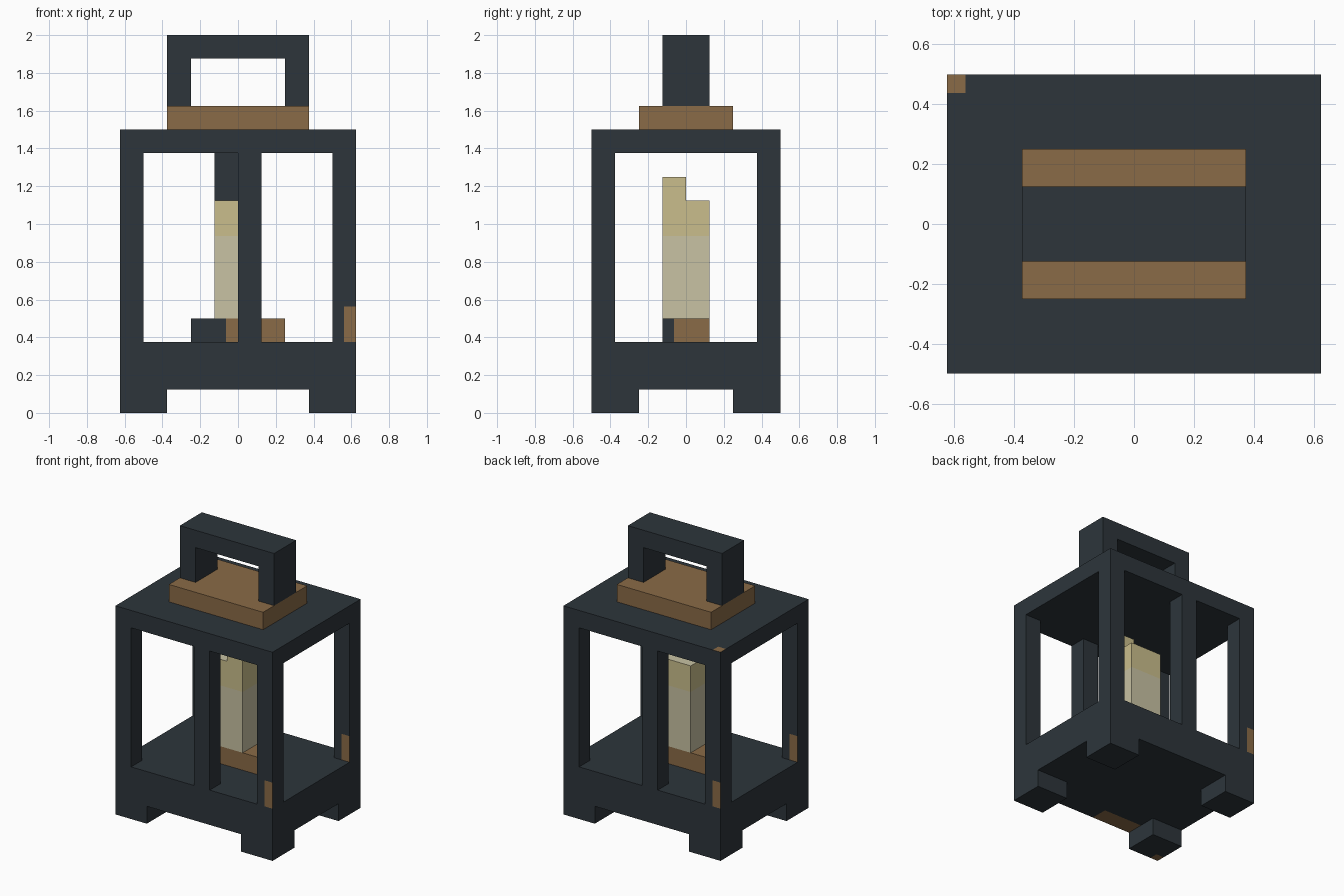
import bpy
import bmesh
from mathutils import Vector

old = bpy.data.objects.get("Cube")
if old:
    bpy.data.objects.remove(old, do_unlink=True)


def linear(c):
    c /= 255
    return c / 12.92 if c <= 0.04045 else ((c + 0.055) / 1.055) ** 2.4


def material(name, rgb):
    mat = bpy.data.materials.new(name)
    mat.use_nodes = True
    color = [linear(c) for c in rgb] + [1]
    mat.diffuse_color = color
    mat.node_tree.nodes["Principled BSDF"].inputs["Base Color"].default_value = color
    return mat


IRON = material("dark_iron", (45, 53, 59))
COPPER = material("brown_copper", (138, 107, 71))
WAX = material("pale_wax", (200, 194, 163))
GLOW = material("warm_wax", (202, 190, 140))


def box(name, lo, hi, main, accent=None, rule=None, cuts=()):
    """Box between two corners; cut faces that pass the rule take the accent."""
    bm = bmesh.new()
    bmesh.ops.create_cube(bm, size=1)
    lo, hi = Vector(lo), Vector(hi)
    for v in bm.verts:
        v.co = (lo + hi) / 2 + v.co * (hi - lo)
    for axis, place in cuts:
        normal = Vector((0, 0, 0))
        normal[axis] = 1
        bmesh.ops.bisect_plane(bm, geom=bm.verts[:] + bm.edges[:] + bm.faces[:],
                               plane_co=normal * place, plane_no=normal)
    bm.normal_update()
    if rule:
        for f in bm.faces:
            f.material_index = int(rule(f.calc_center_median(), f.normal))
    mesh = bpy.data.meshes.new(name)
    bm.to_mesh(mesh)
    bm.free()
    mesh.materials.append(main)
    if accent:
        mesh.materials.append(accent)
    obj = bpy.data.objects.new(name, mesh)
    bpy.context.collection.objects.link(obj)
    return obj


W, D, T = 0.625, 0.5, 0.125   # half width, half depth, frame thickness
P = T / 2                     # size of a copper patch
FLOOR, ROOF = 0.375, 1.375

# Base with a copper strip on its underside
box("base", (-W, -D, T), (W, D, FLOOR), IRON, COPPER,
    lambda c, n: n.z < -0.5 and -FLOOR < c.x < -P and c.y < T - D,
    [(0, -FLOOR), (0, -P), (1, T - D)])

# Feet and corner posts
for sx, side in ((-1, "right"), (1, "left")):
    for sy, end in ((-1, "front"), (1, "back")):
        def span(size, z0, z1):
            xs = sorted((sx * W, sx * (W - size)))
            ys = sorted((sy * D, sy * (D - size)))
            return (xs[0], ys[0], z0), (xs[1], ys[1], z1)

        box(f"foot_{end}_{side}", *span(2 * T, 0, T), IRON, COPPER,
            lambda c, n: n.z < -0.5 and c.x < P - W and c.y < P - D,
            [(0, P - W), (1, P - D)])
        box(f"post_{end}_{side}", *span(T, FLOOR, ROOF), IRON, COPPER,
            lambda c, n: n.y * c.x < -0.1 and abs(c.x) > W - P and c.z < FLOOR + 3 * P,
            [(0, sx * (W - P)), (2, FLOOR + 3 * P)])

# Off-centre bars in the front and back windows
box("bar_front", (0, -D, FLOOR), (T, T - D, ROOF), IRON)
box("bar_back", (-T, D - T, FLOOR), (0, D, ROOF), IRON)

# Roof with a copper corner patch
box("roof", (-W, -D, ROOF), (W, D, ROOF + T), IRON, COPPER,
    lambda c, n: n.z > 0.5 and c.x < P - W and c.y > D - P,
    [(0, P - W), (1, D - P)])

# Cap and carrying handle
CAP = ROOF + 2 * T
box("cap", (-FLOOR, -2 * T, ROOF + T), (FLOOR, 2 * T, CAP), COPPER)
box("handle_grip", (-FLOOR, -T, 2 - T), (FLOOR, T, 2), IRON)
for x, side in ((-FLOOR, "right"), (FLOOR - T, "left")):
    box(f"handle_leg_{side}", (x, -T, CAP), (x + T, T, 2 - T), IRON)

# Candle holder: copper, with dark ends repeated by a half turn
box("candle_holder", (-2 * T, -T, FLOOR), (2 * T, T, FLOOR + T), COPPER, IRON,
    lambda c, n: (abs(n.y) > 0.5 and c.x * n.y > P)
    or (abs(n.x) > 0.5 and c.y * n.x < -P),
    [(0, -P), (0, P), (1, -P), (1, P)])

# Candle with a warmer top and one taller quarter
TOP = 9 * T
box("candle", (-T, -T, FLOOR + T), (T, T, TOP), WAX, GLOW,
    lambda c, n: abs(n.z) < 0.5 and c.z > TOP - 3 * P,
    [(2, TOP - 3 * P)])
box("candle_tip", (0, -T, TOP), (T, 0, TOP + T), GLOW, WAX,
    lambda c, n: n.z > 0.5)
